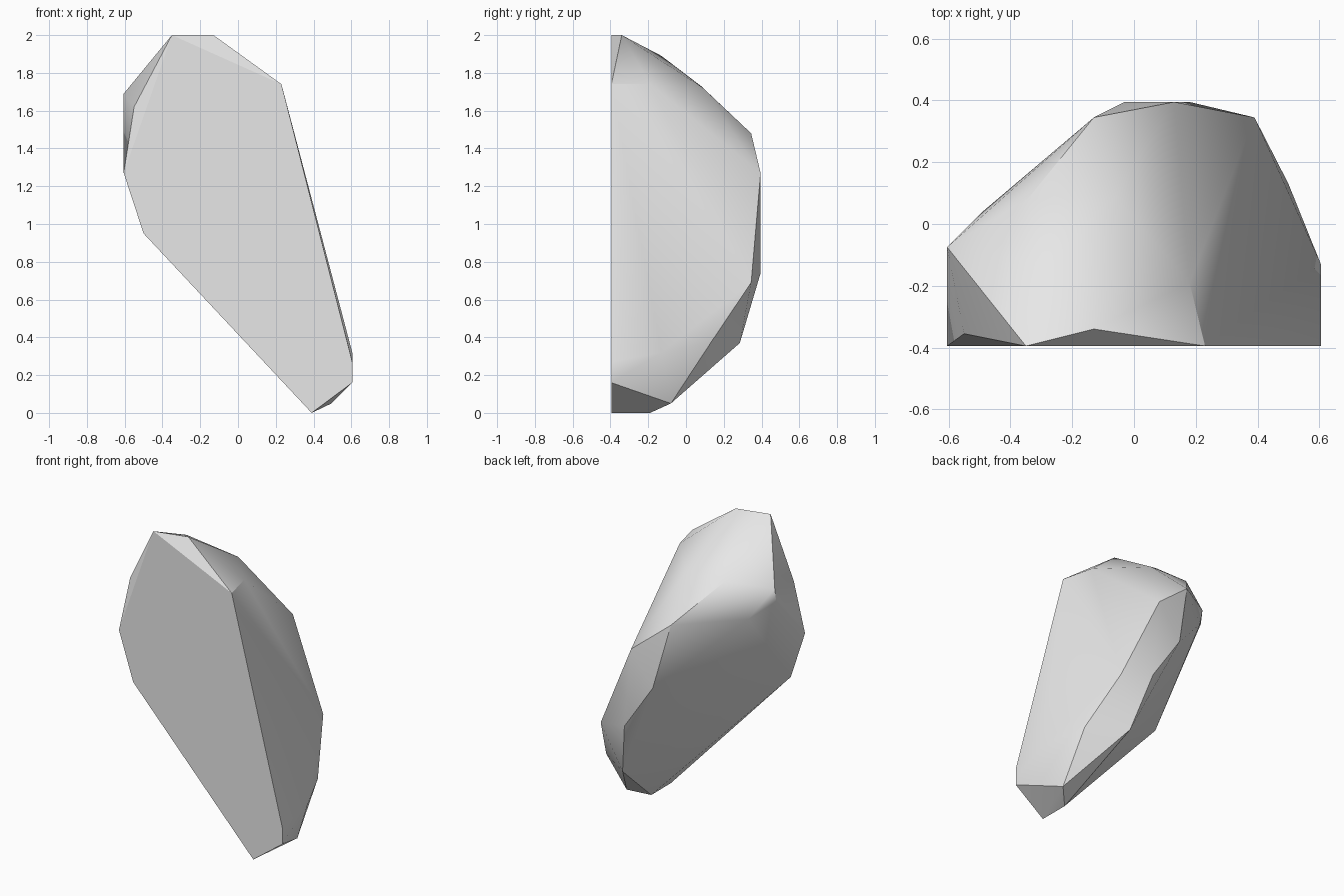
import bpy
import bmesh
import math

cube = bpy.data.objects.get("Cube")
if cube:
    bpy.data.objects.remove(cube, do_unlink=True)

# Single stone colour
stone = bpy.data.materials.new("grey_stone")
stone.use_nodes = True
stone.diffuse_color = (0.8, 0.8, 0.8, 1)
stone.node_tree.nodes["Principled BSDF"].inputs["Base Color"].default_value = stone.diffuse_color

# Flat front outline (x, z)
FRONT_Y = -0.395
front = [(-0.35, 2), (0.23, 1.74), (0.605, 0.27), (0.605, 0.16),
         (0.39, 0), (-0.5, 0.95), (-0.605, 1.27)]

# Corners of the chipped back and sides
crown = [(-0.13, -0.34, 2), (-0.29, -0.13, 1.89), (0.18, -0.19, 1.74), (-0.06, 0.09, 1.72)]
ridge = [(-0.55, -0.355, 1.62), (-0.605, -0.075, 1.69), (-0.605, -0.09, 1.6),
         (-0.49, 0.04, 1.5), (-0.345, 0.08, 1.73), (-0.13, 0.345, 1.48)]
back = [(0.13, 0.395, 1.27), (-0.03, 0.395, 1.05), (0.18, 0.395, 0.74),
        (0.39, 0.345, 0.69), (0.27, 0.285, 0.37)]
foot = [(0.5, 0.13, 0.37), (0.605, -0.13, 0.32), (0.495, -0.08, 0.05), (0.39, -0.19, 0)]

# Faceted rock wrapped around the corners
bm = bmesh.new()
for co in [(x, FRONT_Y, z) for x, z in front] + crown + ridge + back + foot:
    bm.verts.new(co)
hull = bmesh.ops.convex_hull(bm, input=bm.verts)
loose = [v for v in bm.verts if not v.link_faces]
bmesh.ops.delete(bm, geom=loose, context="VERTS")
bmesh.ops.dissolve_limit(bm, angle_limit=math.radians(1), verts=bm.verts, edges=bm.edges)
bmesh.ops.recalc_face_normals(bm, faces=bm.faces)
mesh = bpy.data.meshes.new("rock")
bm.to_mesh(mesh)
bm.free()
mesh.materials.append(stone)

rock = bpy.data.objects.new("rock", mesh)
bpy.context.collection.objects.link(rock)
bpy.context.view_layer.objects.active = rock
rock.select_set(True)
bpy.ops.object.shade_smooth_by_angle(angle=math.radians(30))
